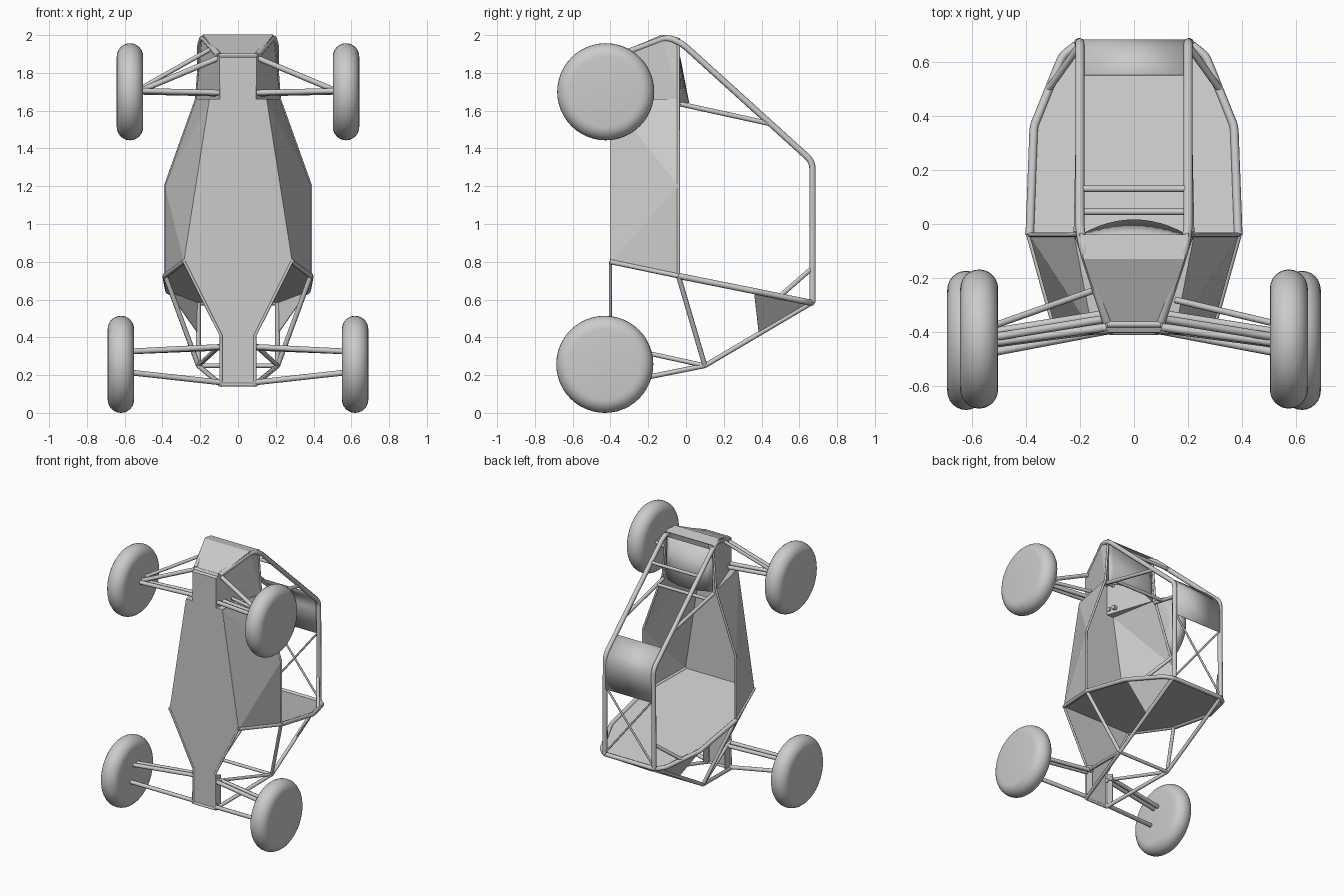
import bpy, bmesh, math
from mathutils import Vector

cube = bpy.data.objects.get("Cube")
if cube:
    bpy.data.objects.remove(cube, do_unlink=True)

grey = bpy.data.materials.new("plain_grey")
grey.use_nodes = True
grey.diffuse_color = (0.6, 0.6, 0.6, 1)
grey.node_tree.nodes["Principled BSDF"].inputs["Base Color"].default_value = (0.6, 0.6, 0.6, 1)


def add(name, data):
    ob = bpy.data.objects.new(name, data)
    bpy.context.collection.objects.link(ob)
    data.materials.append(grey)
    return ob


def flip(p):
    return (-p[0], p[1], p[2])


def rounded(pts, r):
    """Replace inner corners of a path with short arcs."""
    pts = [Vector(p) for p in pts]
    out = [pts[0]]
    for a, b, c in zip(pts, pts[1:], pts[2:]):
        s, e = b + (a - b).normalized() * r, b + (c - b).normalized() * r
        for i in range(6):
            t = i / 5
            out.append(s * (1 - t) ** 2 + b * 2 * t * (1 - t) + e * t * t)
    return out + [pts[-1]]


def tube(name, pts, r=0.015, bend=0.0):
    pts = rounded(pts, bend) if bend else pts
    cu = bpy.data.curves.new(name, "CURVE")
    cu.dimensions = "3D"
    cu.bevel_depth = r
    cu.bevel_resolution = 2
    cu.use_fill_caps = True
    sp = cu.splines.new("POLY")
    sp.points.add(len(pts) - 1)
    for q, p in zip(sp.points, pts):
        q.co = (*p, 1)
    return add(name, cu)


def pair(name, pts, r=0.015, bend=0.0):
    tube("left_" + name, pts, r, bend)
    tube("right_" + name, [flip(p) for p in pts], r, bend)


def sheet(name, polys, mirror=False):
    """Flat panels, each given as a corner loop."""
    bm = bmesh.new()
    for poly in polys:
        bm.faces.new([bm.verts.new(p) for p in poly])
        if mirror:
            bm.faces.new([bm.verts.new(flip(p)) for p in reversed(poly)])
    bmesh.ops.remove_doubles(bm, verts=bm.verts, dist=0.0005)
    bmesh.ops.recalc_face_normals(bm, faces=bm.faces)
    me = bpy.data.meshes.new(name)
    bm.to_mesh(me)
    bm.free()
    ob = add(name, me)
    mod = ob.modifiers.new("thickness", "SOLIDIFY")
    mod.thickness = 0.004
    mod.offset = 0
    return ob


def smooth(ob):
    bpy.ops.object.select_all(action="DESELECT")
    ob.select_set(True)
    bpy.context.view_layer.objects.active = ob
    bpy.ops.object.shade_smooth_by_angle(angle=math.radians(40))


def wheel(name, x, y, z, radius=0.257, half=0.07):
    # Flat disc with a fully rounded tread
    bm = bmesh.new()
    prof = [(radius - half + half * math.cos(a), half * math.sin(a))
            for a in [math.pi * (i / 12 - 0.5) for i in range(13)]]
    n = 48
    rings = [[bm.verts.new((x + w, y + r * math.cos(k * math.tau / n), z + r * math.sin(k * math.tau / n)))
              for k in range(n)] for r, w in prof]
    for a, b in zip(rings, rings[1:]):
        for k in range(n):
            bm.faces.new((a[k], a[(k + 1) % n], b[(k + 1) % n], b[k]))
    bm.faces.new(rings[0])
    bm.faces.new(rings[-1])
    bmesh.ops.recalc_face_normals(bm, faces=bm.faces)
    me = bpy.data.meshes.new(name)
    bm.to_mesh(me)
    bm.free()
    smooth(add(name, me))


for side, s in (("left", 1), ("right", -1)):
    wheel(side + "_front_wheel", s * 0.572, -0.425, 1.70)
    wheel(side + "_rear_wheel", s * 0.62, -0.43, 0.257)

# Key corners on the left side
FY = -0.4
tail, neck = (0.09, FY, 0.15), (0.09, FY, 0.41)
wide, chest = (0.285, FY, 0.8), (0.15, FY, 1.66)
nose_low, nose_tip = (0.095, FY, 1.66), (0.095, FY, 1.88)
brow, crown = (0.185, -0.13, 2.0), (0.195, -0.04, 1.985)
rail_top, rail_mid, rail_low = (0.22, -0.04, 1.66), (0.385, -0.04, 1.2), (0.385, -0.04, 0.725)
wall_side, wall_back, wall_end = (0.37, 0.36, 0.645), (0.265, 0.62, 0.592), (0.21, 0.665, 0.583)
hub = (0.21, 0.1, 0.25)

# Body panels
half_floor = [tail, neck, wide, chest]
sheet("floor", [half_floor + [flip(p) for p in reversed(half_floor)]])
sheet("side_panels", [[chest, rail_top, rail_mid], [chest, rail_mid, wide], [wide, rail_mid, rail_low]], True)
sheet("nose", [[nose_low, nose_tip, flip(nose_tip), flip(nose_low)],
               [nose_tip, brow, flip(brow), flip(nose_tip)],
               [brow, crown, flip(crown), flip(brow)]])
sheet("nose_sides", [[nose_low, nose_tip, rail_top], [nose_tip, brow, rail_top], [brow, crown, rail_top],
                     [nose_low, chest, rail_top]], True)
half_wall = [wide, rail_low, wall_side, wall_back, wall_end]
sheet("firewall", [half_wall + [flip(p) for p in reversed(half_wall)]])
sheet("rear_gussets", [[wall_side, (0.215, 0.385, 0.425), wall_end]], True)
sheet("tail_box", [[tail, (0.09, -0.33, 0.17), (0.09, -0.33, 0.38), neck]], True)

# Arched dash cover
arch = []
for i in range(13):
    u = i / 6 - 1
    arch.append(((0.185 * u, -0.045, 1.95), (0.195 * u, -0.04 + 0.055 * (1 - u * u), 1.64)))
smooth(sheet("dash_cover", [[a[0], b[0], b[1], a[1]] for a, b in zip(arch, arch[1:])]))

# Roof sheet wrapped over the cage corner
roof_path = rounded([(0.2, 0.55, 1.44), (0.2, 0.68, 1.32), (0.2, 0.68, 1.08)], 0.06)
roof = [tuple(p) for p in roof_path]
smooth(sheet("roof_sheet", [[a, b, flip(b), flip(a)] for a, b in zip(roof, roof[1:])]))

# Cage tubes
pair("cage_hoop", [(0.1, -0.36, 1.89), (0.185, -0.1, 1.99), (0.2, -0.02, 1.955), (0.2, 0.67, 1.33),
                   (0.205, 0.67, 0.585)], 0.017, 0.04)
tube("firewall_rim", [rail_low, wall_side, wall_back, wall_end]
     + [flip(p) for p in (wall_end, wall_back, wall_side, rail_low)], 0.016, 0.02)
pair("firewall_edge", [wide, rail_low], 0.013)
pair("side_rail", [crown, rail_top, rail_mid, rail_low], 0.008)
pair("dash_brace", [(0.21, -0.03, 1.635), (0.2, 0.45, 1.53)], 0.013)
pair("rear_corner_brace", [(0.315, 0.5, 0.62), (0.2, 0.66, 0.76)], 0.013)
pair("rear_cross_brace", [(0.2, 0.67, 1.1), (-0.2, 0.67, 0.6)], 0.007)
for name, y, z, w in (("upper", 0.13, 1.82, 0.195), ("lower", 0.045, 1.62, 0.2)):
    tube(name + "_cage_crossbar", [(-w, y, z), (w, y, z)], 0.012)
tube("nose_crossbar", [(-0.1, -0.37, 1.89), (0.1, -0.37, 1.89)], 0.013)

# Rear frame
pair("rear_down_tube", [rail_low, hub], 0.013)
pair("rear_stay", [wall_end, hub], 0.013)
pair("tail_tube", [hub, tail], 0.013)
pair("tail_upper_tube", [hub, (0.09, FY, 0.36)], 0.012)
pair("floor_tube", [wide, neck, tail], 0.008)
tube("rear_crossbar", [hub, flip(hub)], 0.012)
tube("tail_crossbar", [tail, flip(tail)], 0.01)

# Suspension arms
pair("rear_upper_arm", [(0.08, -0.385, 0.35), (0.58, -0.45, 0.325)])
pair("rear_lower_arm", [(0.08, -0.39, 0.16), (0.58, -0.485, 0.215)])
pair("rear_trailing_arm", [(0.08, -0.34, 0.345), (0.58, -0.41, 0.325)])
pair("front_upper_arm", [(0.1, -0.35, 1.88), (0.53, -0.42, 1.7)])
pair("front_lower_arm", [(0.09, -0.38, 1.695), (0.53, -0.44, 1.705)])
pair("front_rear_arm", [(0.09, -0.33, 1.69), (0.53, -0.4, 1.7)])
tube("left_steering_rod", [(0.15, -0.28, 1.7), (0.53, -0.37, 1.7)], 0.012)
tube("right_steering_rod", [(-0.12, -0.235, 1.94), (-0.53, -0.38, 1.71)], 0.012)
